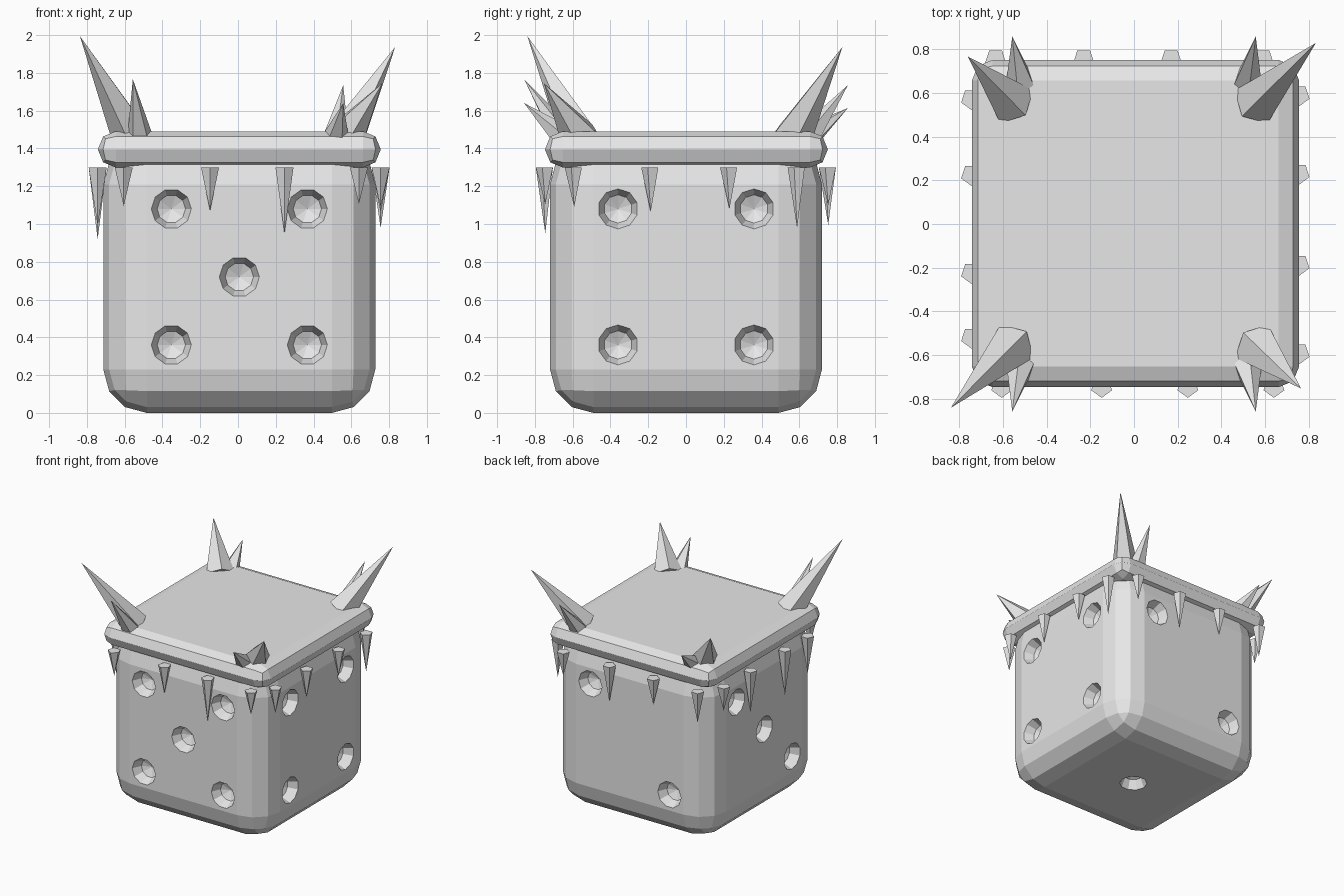
import bpy, bmesh
from math import radians, sin, cos
from mathutils import Vector, Matrix

if "Cube" in bpy.data.objects:
    bpy.data.objects.remove(bpy.data.objects["Cube"], do_unlink=True)

grey = bpy.data.materials.new("light grey")
grey.use_nodes = True
grey.diffuse_color = (0.8, 0.8, 0.8, 1)
grey.node_tree.nodes["Principled BSDF"].inputs["Base Color"].default_value = (0.8, 0.8, 0.8, 1)

CENTRE_X = 0.007


def make_object(name, bm):
    bmesh.ops.recalc_face_normals(bm, faces=bm.faces)
    mesh = bpy.data.meshes.new(name)
    bm.to_mesh(mesh)
    bm.free()
    mesh.materials.append(grey)
    obj = bpy.data.objects.new(name, mesh)
    bpy.context.collection.objects.link(obj)
    return obj


def rounded_box(name, size, centre, radius, segments):
    bm = bmesh.new()
    bmesh.ops.create_cube(bm, size=1)
    bmesh.ops.scale(bm, vec=size, verts=bm.verts)
    bmesh.ops.bevel(bm, geom=bm.edges[:], offset=radius, segments=segments,
                    profile=0.5, affect='EDGES')
    bmesh.ops.translate(bm, vec=centre, verts=bm.verts)
    return make_object(name, bm)


def spike(name, base, tip, radius, across, start):
    """Five-sided spike; one base corner lies at angle start from the across direction."""
    base, tip = Vector(base), Vector(tip)
    axis = (tip - base).normalized()
    u = Vector(across)
    u = (u - axis * u.dot(axis)).normalized()
    v = axis.cross(u)
    bm = bmesh.new()
    ring = []
    for k in range(5):
        a = radians(start + 72 * k)
        ring.append(bm.verts.new(base + (u * cos(a) + v * sin(a)) * radius))
    top = bm.verts.new(tip)
    bm.faces.new(ring)
    for k in range(5):
        bm.faces.new((ring[k], ring[(k + 1) % 5], top))
    return make_object(name, bm)


# Rounded die body
body = rounded_box("die_body", (1.44, 1.44, 1.44), (CENTRE_X, 0, 0.72), 0.23, 3)

# Round hollows cut into the faces
P = 0.36
faces = {
    "front": (Matrix.Rotation(radians(90), 4, 'X'), (0, -1, 0), (1, 0, 0), (0, 0, 1),
              [(-P, P), (P, P), (0, 0), (-P, -P), (P, -P)]),
    "back": (Matrix.Rotation(radians(90), 4, 'X'), (0, 1, 0), (1, 0, 0), (0, 0, 1),
             [(P, P), (-P, -P)]),
    "left": (Matrix.Rotation(radians(90), 4, 'Y'), (1, 0, 0), (0, 1, 0), (0, 0, 1),
             [(-P, P), (P, P), (-P, -P), (P, -P)]),
    "right": (Matrix.Rotation(radians(90), 4, 'Y'), (-1, 0, 0), (0, 1, 0), (0, 0, 1),
              [(P, P), (0, 0), (-P, -P)]),
    "bottom": (Matrix.Identity(4), (0, 0, -1), (1, 0, 0), (0, 1, 0), [(0, 0)]),
}
bm = bmesh.new()
turn = Matrix.Rotation(radians(18), 4, 'Z')
for rot, normal, right, up, spots in faces.values():
    for a, b in spots:
        pos = (Vector((CENTRE_X, 0, 0.72)) + Vector(normal) * 0.72
               + Vector(right) * a + Vector(up) * b)
        bmesh.ops.create_uvsphere(bm, u_segments=10, v_segments=4, radius=0.106,
                                  matrix=Matrix.Translation(pos) @ rot @ turn)
cutter = make_object("hollow_cutter", bm)
cutter.hide_render = True
cut = body.modifiers.new("hollows", 'BOOLEAN')
cut.operation = 'DIFFERENCE'
cut.solver = 'EXACT'
cut.object = cutter
bpy.context.view_layer.objects.active = body
bpy.ops.object.modifier_apply(modifier=cut.name)
bpy.data.objects.remove(cutter, do_unlink=True)

# Slab lid
rounded_box("lid", (1.497, 1.497, 0.192), (CENTRE_X, 0.002, 1.395), 0.0945, 2)

# Icicles under the lid rim: (position along side, length)
icicles = {
    "front": [(-0.605, 0.205), (-0.148, 0.23), (0.246, 0.35), (0.64, 0.195)],
    "back": [(-0.633, 0.26), (-0.23, 0.22), (0.17, 0.305), (0.59, 0.2)],
    "left": [(-0.592, 0.21), (-0.187, 0.237), (0.23, 0.22), (0.588, 0.32)],
    "right": [(-0.52, 0.31), (-0.224, 0.38), (0.224, 0.35), (0.571, 0.2)],
}
rim = {"front": -0.745, "back": 0.753, "left": 0.755, "right": -0.743}
for side, row in icicles.items():
    for i, (t, length) in enumerate(row):
        x, y = (t, rim[side]) if side in ("front", "back") else (rim[side], t)
        spike(f"icicle_{side}_{i + 1}", (x, y, 1.3), (x, y, 1.3 - length),
              0.05, (0, -1, 0), 0)

# Horn pairs on the lid corners: sign x, sign y, big tip, small tip height
horns = [
    (-1, -1, (-0.837, -0.84, 1.995), 1.767),
    (1, -1, (0.764, -0.752, 1.745), 1.64),
    (1, 1, (0.832, 0.828, 1.937), 1.614 + 0.121),
    (-1, 1, (-0.76, 0.766, 1.775), 1.614),
]
for sx, sy, tip, small_z in horns:
    where = ("back_" if sy > 0 else "front_") + ("left" if sx > 0 else "right")
    spike(f"large_horn_{where}", (sx * 0.555, sy * 0.555, 1.45), tip,
          0.112, (-sx, -sy, 0), 0)
    spike(f"small_horn_{where}", (sx * 0.518, sy * 0.645, 1.455),
          (sx * 0.557, sy * 0.857, small_z), 0.07, (0, -sy, 0), 0)
